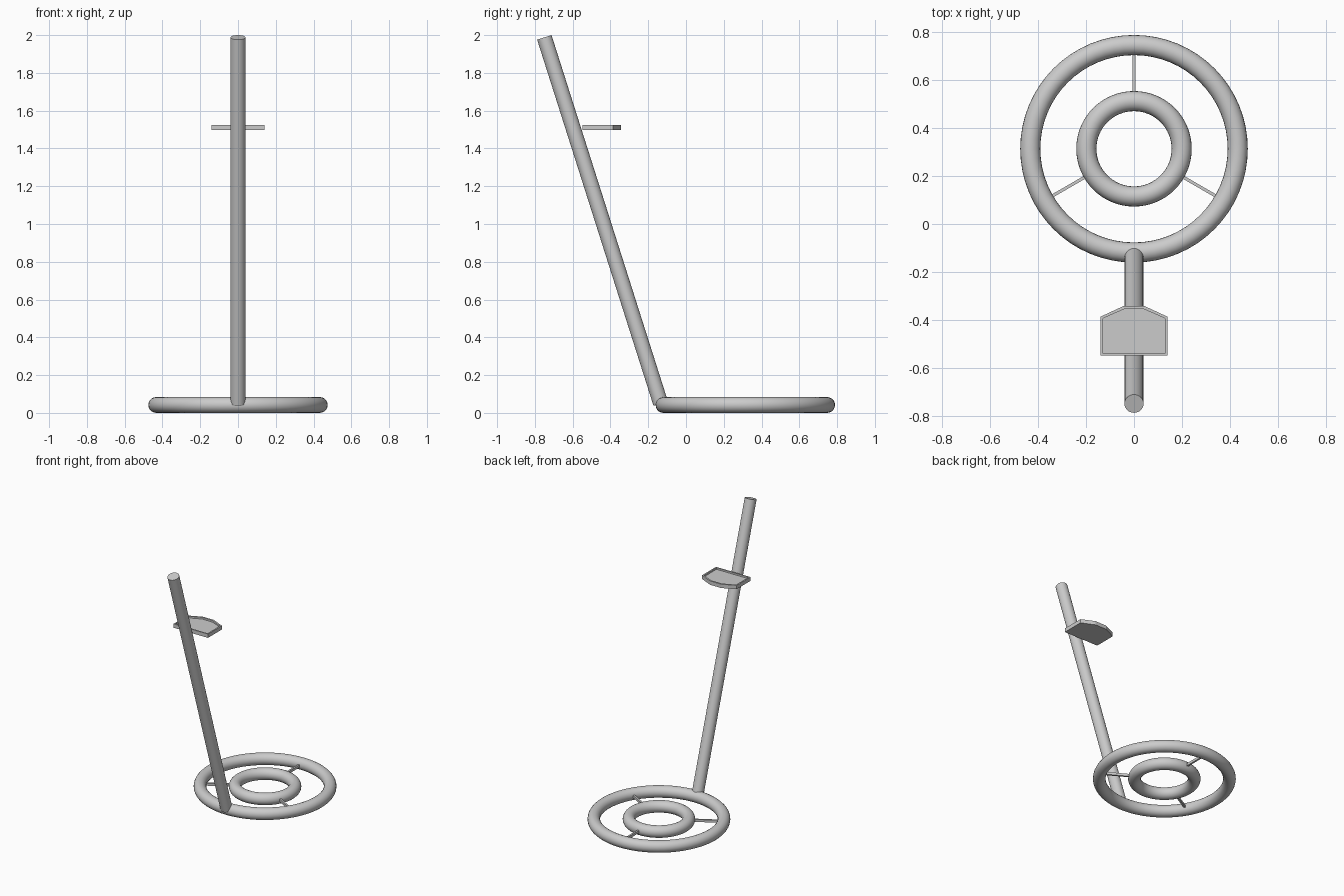
import bpy
import bmesh
import math
from mathutils import Vector

cube = bpy.data.objects.get("Cube")
if cube:
    bpy.data.objects.remove(cube, do_unlink=True)

# One grey for everything
grey = bpy.data.materials.new("plain_grey")
grey.use_nodes = True
colour = (0.6, 0.6, 0.6, 1)
grey.diffuse_color = colour
grey.node_tree.nodes["Principled BSDF"].inputs["Base Color"].default_value = colour

TUBE = 0.042
CENTRE = Vector((0, 0.314, TUBE))


def finish(name, smooth=True):
    obj = bpy.context.object
    obj.name = name
    obj.data.materials.append(grey)
    if smooth:
        bpy.ops.object.shade_smooth_by_angle(angle=math.radians(40))
    return obj


def ring(name, radius):
    bpy.ops.mesh.primitive_torus_add(location=CENTRE, major_radius=radius, minor_radius=TUBE,
                                     major_segments=64, minor_segments=20)
    return finish(name)


def rod(name, start, end, radius):
    axis = end - start
    bpy.ops.mesh.primitive_cylinder_add(vertices=32, radius=radius, depth=axis.length,
                                        location=(start + end) / 2,
                                        rotation=axis.to_track_quat('Z', 'Y').to_euler())
    return finish(name)


# Search coil: two rings joined by three spokes
ring("outer_ring", 0.433)
ring("inner_ring", 0.199)
for i in range(3):
    angle = math.radians(90 + 120 * i)
    bpy.ops.mesh.primitive_cube_add(size=1, rotation=(0, 0, angle),
                                    location=CENTRE + Vector((math.cos(angle), math.sin(angle), 0)) * 0.316)
    bpy.context.object.scale = (0.2, 0.013, 0.018)
    finish(f"spoke_{i + 1}", smooth=False)

# Leaning pole
rod("pole", Vector((0, -0.134, 0.05)), Vector((0, -0.75, 1.988)), 0.04)

# Shallow display tray with a raised rim
half = [(0.14, -0.548), (0.14, -0.387), (0.045, -0.343)]
outline = half + [(-x, y) for x, y in reversed(half)]
bm = bmesh.new()
base = bm.faces.new([bm.verts.new((x, y, 1.497)) for x, y in outline])
walls = bmesh.ops.extrude_face_region(bm, geom=[base])["geom"]
bmesh.ops.translate(bm, vec=(0, 0, 0.028),
                    verts=[v for v in walls if isinstance(v, bmesh.types.BMVert)])
bmesh.ops.recalc_face_normals(bm, faces=bm.faces)
bm.normal_update()
top = max(bm.faces, key=lambda f: f.calc_center_median().z)
bmesh.ops.inset_region(bm, faces=[top], thickness=0.013)
floor = bmesh.ops.extrude_face_region(bm, geom=[top])["geom"]
bmesh.ops.delete(bm, geom=[top], context='FACES_ONLY')
bmesh.ops.translate(bm, vec=(0, 0, -0.012),
                    verts=[v for v in floor if isinstance(v, bmesh.types.BMVert)])
bmesh.ops.recalc_face_normals(bm, faces=bm.faces)
mesh = bpy.data.meshes.new("display_tray")
bm.to_mesh(mesh)
bm.free()
tray = bpy.data.objects.new("display_tray", mesh)
tray.data.materials.append(grey)
bpy.context.collection.objects.link(tray)
